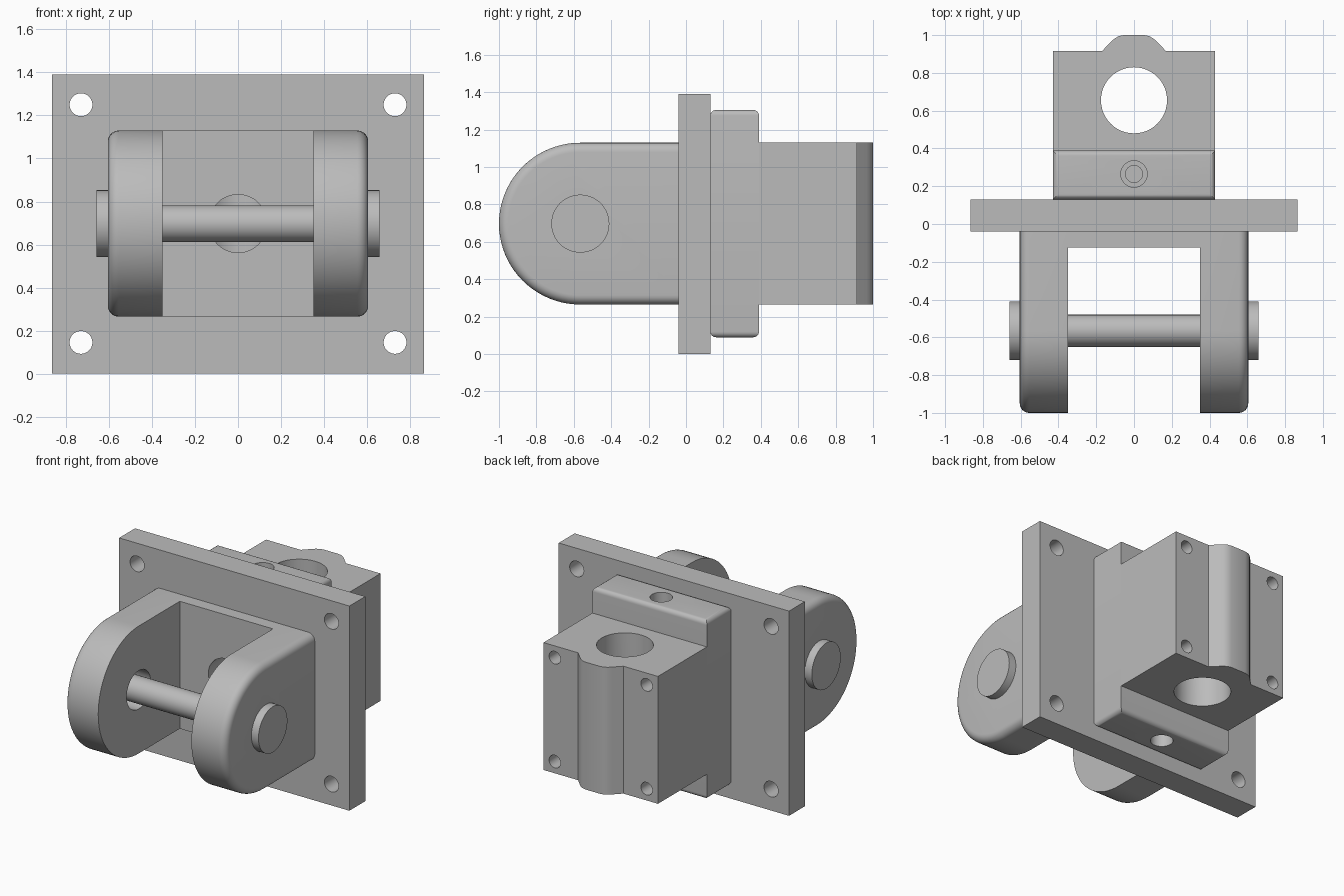
import bpy, bmesh, math
from mathutils import Vector

if "Cube" in bpy.data.objects:
    bpy.data.objects.remove(bpy.data.objects["Cube"], do_unlink=True)

grey = bpy.data.materials.new("machined_grey")
grey.use_nodes = True
grey.diffuse_color = (0.5, 0.5, 0.5, 1)
grey.node_tree.nodes["Principled BSDF"].inputs["Base Color"].default_value = (0.5, 0.5, 0.5, 1)

MID = 0.6975          # height of the main axis
LOW, HIGH = 0.265, 1.13
PIN_Y = -0.565
ORDER = {"x": (2, 0, 1), "y": (0, 2, 1), "z": (0, 1, 2)}


def prism(name, points, axis, lo, hi, round_edge=None, radius=0.0):
    """Extrude a 2D outline along an axis, rounding the edges picked by a rule."""
    bm = bmesh.new()
    def place(p, d):
        src = (p[0], p[1], d)
        return bm.verts.new([src[i] for i in ORDER[axis]])
    a = [place(p, lo) for p in points]
    b = [place(p, hi) for p in points]
    bm.faces.new(a)
    bm.faces.new(b)
    for i in range(len(a)):
        j = (i + 1) % len(a)
        bm.faces.new((a[i], a[j], b[j], b[i]))
    bmesh.ops.recalc_face_normals(bm, faces=bm.faces)
    if round_edge:
        edges = [e for e in bm.edges if round_edge(e.verts[0].co, e.verts[1].co)]
        bmesh.ops.bevel(bm, geom=edges, offset=radius, segments=6, profile=0.5, affect="EDGES")
        bmesh.ops.recalc_face_normals(bm, faces=bm.faces)
    mesh = bpy.data.meshes.new(name)
    bm.to_mesh(mesh)
    bm.free()
    mesh.materials.append(grey)
    ob = bpy.data.objects.new(name, mesh)
    bpy.context.collection.objects.link(ob)
    return ob


def rect(x0, x1, y0, y1):
    return [(x0, y0), (x1, y0), (x1, y1), (x0, y1)]


def circle(cx, cy, r, n=48):
    return [(cx + r * math.cos(2 * math.pi * i / n), cy + r * math.sin(2 * math.pi * i / n)) for i in range(n)]


def activate(ob):
    bpy.ops.object.select_all(action="DESELECT")
    ob.select_set(True)
    bpy.context.view_layer.objects.active = ob


def drill(ob, cx, cy, r, axis, lo, hi):
    """Cut a round hole."""
    cutter = prism("cutter", circle(cx, cy, r), axis, lo, hi)
    cutter.hide_render = True
    mod = ob.modifiers.new("hole", "BOOLEAN")
    mod.operation, mod.solver, mod.object = "DIFFERENCE", "EXACT", cutter
    activate(ob)
    bpy.ops.object.modifier_apply(modifier=mod.name)
    bpy.data.objects.remove(cutter, do_unlink=True)


def smooth(ob):
    activate(ob)
    bpy.ops.object.shade_smooth_by_angle(angle=math.radians(30))


def central_bore(ob):
    drill(ob, 0, MID, 0.135, "y", -0.2, 0.6)


# Mounting plate with corner holes
plate = prism("mounting_plate", rect(-0.865, 0.865, 0, 1.39), "y", -0.04, 0.13)
for x in (-0.73, 0.73):
    for z in (0.145, 1.25):
        drill(plate, x, z, 0.053, "y", -0.1, 0.2)
central_bore(plate)

# Clevis web between the arms
web = prism("clevis_web", rect(-0.35, 0.35, LOW, HIGH), "y", -0.125, -0.04)
central_bore(web)

# Clevis arms, rounded on the outer rim, with pin heads
arm_outline = [(-0.04, LOW), (-0.04, HIGH)]
for i in range(41):
    t = math.pi / 2 + math.pi * i / 40
    arm_outline.append((PIN_Y + 0.435 * math.cos(t), MID + 0.4325 * math.sin(t)))


def outer_rim(p, q):
    outside = min(abs(p.x), abs(q.x)) > 0.6
    return outside and not (p.y > -0.05 and q.y > -0.05)


for side, s in (("left", 1), ("right", -1)):
    arm = prism(side + "_clevis_arm", arm_outline, "x", s * 0.35, s * 0.605, outer_rim, 0.05)
    drill(arm, PIN_Y, MID, 0.13, "x", -0.7 if s < 0 else 0.3, -0.3 if s < 0 else 0.7)
    head = prism(side + "_pin_head", circle(PIN_Y, MID, 0.155, 64), "x", s * 0.605, s * 0.658)
    smooth(arm)
    smooth(head)

# Cross pin
pin = prism("cross_pin", circle(PIN_Y, MID, 0.085), "x", -0.605, 0.605)

# Flange behind the plate, rounded around its top and bottom faces
flange = prism("rear_flange", rect(-0.43, 0.43, 0.13, 0.39), "z", 0.09, 1.305,
               lambda p, q: abs(p.z - q.z) < 0.01, 0.03)
central_bore(flange)
drill(flange, 0, 0.265, 0.07, "z", 1.0, 1.4)
drill(flange, 0, 0.265, 0.045, "z", 0.92, 1.1)
drill(flange, 0, 0.265, 0.07, "z", 0.0, 0.4)
drill(flange, 0, 0.265, 0.045, "z", 0.3, 0.47)

# Bearing block with a raised rib on its back
rib = [(0.17, 0.915), (0.12, 0.966), (0.103, 0.982), (0.082, 0.994), (0.055, 1.0)]
half = [(0.43, 0.39), (0.43, 0.915)] + rib
block = prism("bearing_block", half + [(-x, y) for x, y in reversed(half)], "z", LOW, HIGH)
drill(block, 0, 0.655, 0.175, "z", 0.1, 1.3)
central_bore(block)
for x in (-0.345, 0.345):
    for z in (0.345, 1.05):
        drill(block, x, z, 0.043, "y", 0.6, 1.05)

for ob in (plate, web, pin, flange, block):
    smooth(ob)
